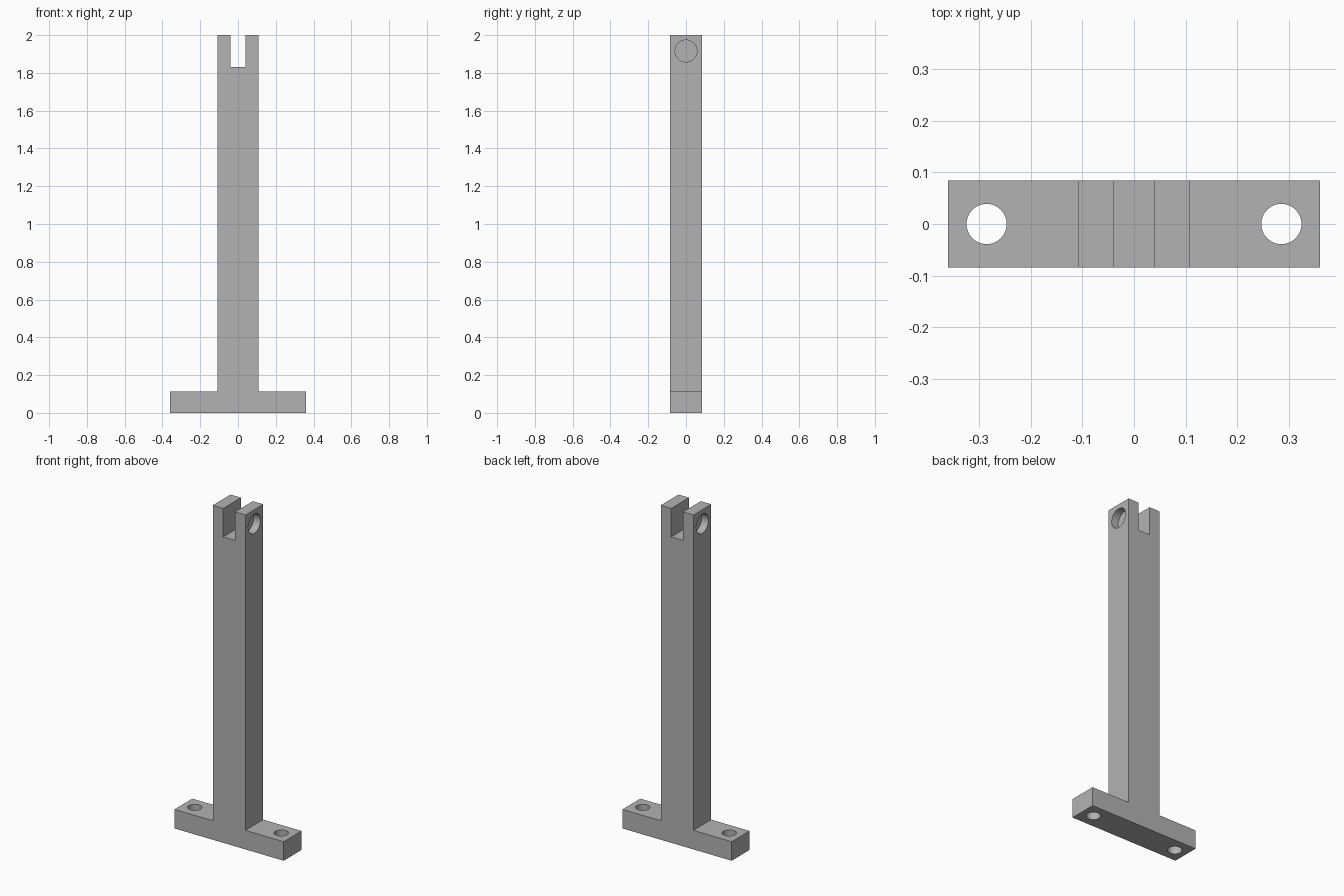
import bpy, bmesh, math

old = bpy.data.objects.get("Cube")
if old:
    bpy.data.objects.remove(old, do_unlink=True)

# Overall dimensions
BASE_X, BASE_Z = 0.361, 0.114
POST_X, HALF_Y, TOP = 0.108, 0.084, 2.0
SLOT_X, SLOT_Z = 0.039, 1.83
BOLT_X, BOLT_R = 0.286, 0.039
PIN_Z, PIN_R, PIN_DEPTH = 1.916, 0.058, 0.045

grey = bpy.data.materials.new("plain grey")
grey.use_nodes = True
colour = (0.45, 0.45, 0.45, 1)
grey.diffuse_color = colour
grey.node_tree.nodes["Principled BSDF"].inputs["Base Color"].default_value = colour


def extruded_profile(name, half):
    """Mirror a half outline across x and extrude it through the depth."""
    outline = half + [(-x, z) for x, z in reversed(half)]
    bm = bmesh.new()
    face = bm.faces.new([bm.verts.new((x, -HALF_Y, z)) for x, z in outline])
    result = bmesh.ops.extrude_face_region(bm, geom=[face])
    verts = [v for v in result["geom"] if isinstance(v, bmesh.types.BMVert)]
    bmesh.ops.translate(bm, verts=verts, vec=(0, 2 * HALF_Y, 0))
    bmesh.ops.recalc_face_normals(bm, faces=bm.faces)
    mesh = bpy.data.meshes.new(name)
    bm.to_mesh(mesh)
    bm.free()
    obj = bpy.data.objects.new(name, mesh)
    bpy.context.collection.objects.link(obj)
    mesh.materials.append(grey)
    return obj


def drill(target, location, radius, depth, rotation=(0, 0, 0)):
    """Cut a round hole, then discard the cutter."""
    bpy.ops.mesh.primitive_cylinder_add(vertices=64, radius=radius, depth=depth,
                                        location=location, rotation=rotation)
    cutter = bpy.context.object
    cutter.name = "hole_cutter"
    cutter.hide_render = True
    cutter.data.materials.append(grey)
    mod = target.modifiers.new("hole", "BOOLEAN")
    mod.operation = "DIFFERENCE"
    mod.solver = "EXACT"
    mod.object = cutter
    bpy.context.view_layer.objects.active = target
    bpy.ops.object.modifier_apply(modifier=mod.name)
    bpy.data.objects.remove(cutter, do_unlink=True)


# Foot, post and forked top as one solid
bracket = extruded_profile("forked_post", [
    (BASE_X, 0), (BASE_X, BASE_Z), (POST_X, BASE_Z),
    (POST_X, TOP), (SLOT_X, TOP), (SLOT_X, SLOT_Z)])

for side in (-1, 1):
    # Bolt holes through the foot
    drill(bracket, (side * BOLT_X, 0, BASE_Z / 2), BOLT_R, 0.3)
    # Blind pin sockets in the outer faces of the fork
    drill(bracket, (side * POST_X, 0, PIN_Z), PIN_R, 2 * PIN_DEPTH,
          (0, math.pi / 2, 0))

# Smooth hole walls, crisp edges
bpy.ops.object.select_all(action="DESELECT")
bracket.select_set(True)
bpy.context.view_layer.objects.active = bracket
bpy.ops.object.shade_smooth_by_angle(angle=math.radians(30))
